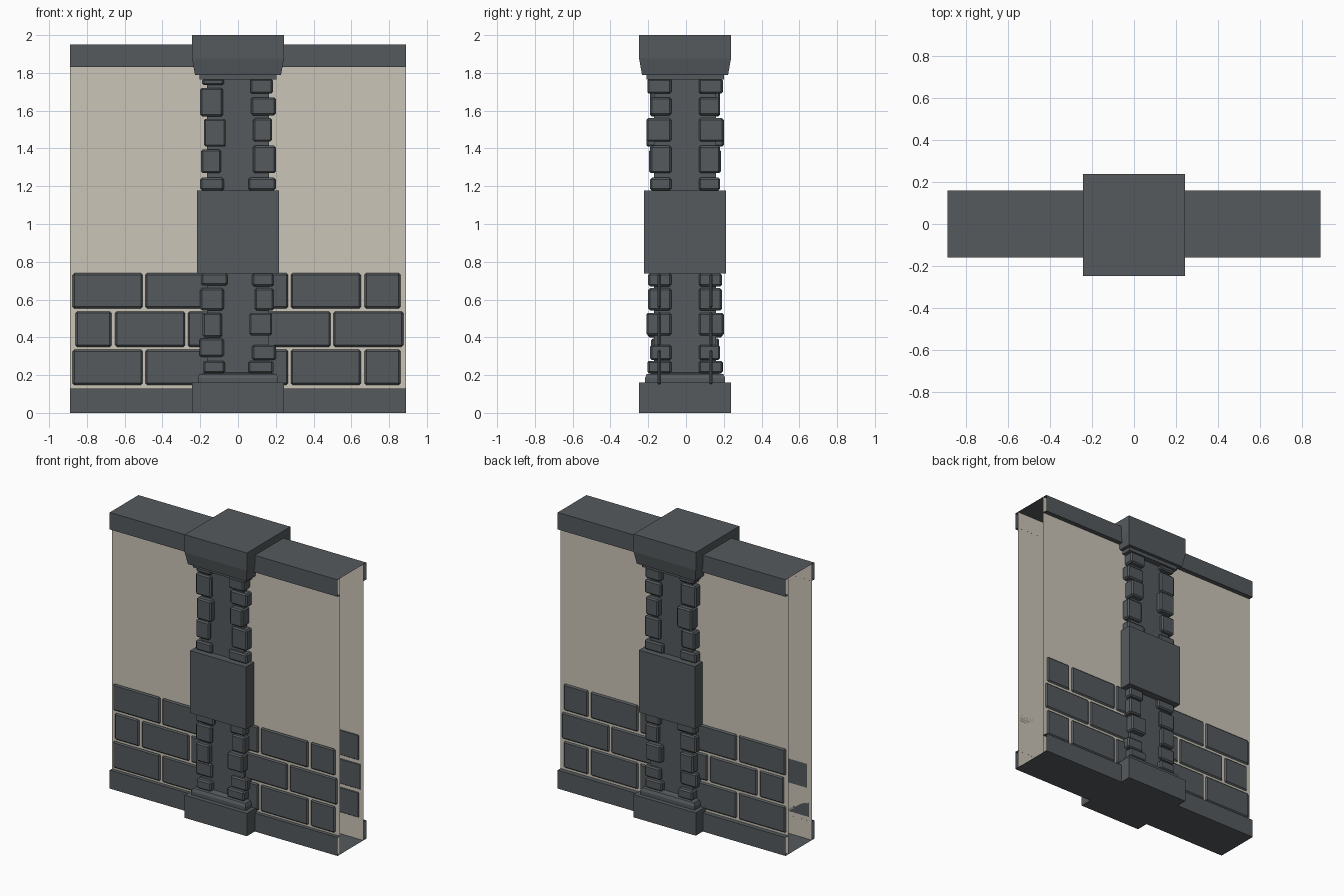
import bpy, bmesh

if "Cube" in bpy.data.objects:
    bpy.data.objects.remove(bpy.data.objects["Cube"])

def material(name, rgb):
    m = bpy.data.materials.new(name)
    m.diffuse_color = (*rgb, 1)
    m.use_nodes = True
    m.node_tree.nodes["Principled BSDF"].inputs["Base Color"].default_value = m.diffuse_color
    return m

STONE = material("dark slate stone", (0.091, 0.102, 0.110))
PLASTER = material("pale plaster", (0.60, 0.56, 0.48))
Y0 = -0.005          # the pillar and wall sit slightly forward

def finish(name, bm, mat, bevel=0):
    me = bpy.data.meshes.new(name)
    bm.to_mesh(me)
    bm.free()
    ob = bpy.data.objects.new(name, me)
    bpy.context.collection.objects.link(ob)
    me.materials.append(mat)
    if bevel:
        mod = ob.modifiers.new("chamfer", 'BEVEL')
        mod.width, mod.segments = bevel, 1
    return ob

def box(bm, x0, x1, y0, y1, z0, z1):
    v = [bm.verts.new((x, y, z)) for z in (z0, z1)
         for x, y in ((x0, y0), (x1, y0), (x1, y1), (x0, y1))]
    for f in ((3, 2, 1, 0), (4, 5, 6, 7), (0, 1, 5, 4), (1, 2, 6, 5), (2, 3, 7, 6), (3, 0, 4, 7)):
        bm.faces.new([v[i] for i in f])

def square_stack(name, levels):
    """Square rings (half width, z) joined into one closed solid."""
    bm = bmesh.new()
    rings = [[bm.verts.new((sx * h, sy * h + Y0, z)) for sx, sy in ((-1, -1), (1, -1), (1, 1), (-1, 1))]
             for h, z in levels]
    for a, b in zip(rings, rings[1:]):
        for i in range(4):
            j = (i + 1) % 4
            bm.faces.new((a[i], a[j], b[j], b[i]))
    bm.faces.new(rings[0][::-1])
    bm.faces.new(rings[-1])
    return finish(name, bm, STONE)

def sheet(name, profile, mat):
    """Open sheet: a (y, z) profile run along the wall's length."""
    bm = bmesh.new()
    cols = [[bm.verts.new((x, y, z)) for x in (-0.89, 0.89)] for y, z in profile]
    for a, b in zip(cols, cols[1:]):
        bm.faces.new((a[0], a[1], b[1], b[0]))
    return finish(name, bm, mat)

# wall skins and the open-ended channels along their bottom and top
sheet("front_wall", [(-0.133, 0.0), (-0.133, 1.95)], PLASTER)
sheet("back_wall", [(0.127, 1.95), (0.127, 0.0)], PLASTER)
sheet("base_trim", [(0.16, 0.13), (0.16, 0), (-0.16, 0), (-0.16, 0.13)], STONE)
sheet("top_trim", [(-0.16, 1.83), (-0.16, 1.95), (0.16, 1.95), (0.16, 1.83)], STONE)
for s, n in ((-1, "front"), (1, "back")):
    for z, part in ((0.13, "base"), (1.83, "top")):
        ys = sorted((s * 0.16, s * 0.13 + Y0 / 2))
        sheet(f"{n}_{part}_trim_lip", [(ys[0], z), (ys[1], z)] if part == "base"
              else [(ys[1], z), (ys[0], z)], STONE)

# brick courses, the same on both faces; half bricks alternate ends
bm = bmesh.new()
for z0, z1, flip in ((0.148, 0.335, 1), (0.35, 0.537, -1), (0.553, 0.74, 1)):
    spans = [(-0.875 + 0.385 * i, -0.505 + 0.385 * i) for i in range(4)] + [(0.67, 0.86)]
    for a, b in spans:
        x0, x1 = (a, b) if flip > 0 else (-b, -a)
        for s in (-1, 1):
            ys = sorted((s * 0.128 + Y0, s * 0.146 + Y0))
            box(bm, x0, x1, *ys, z0, z1)
finish("wall_bricks", bm, STONE, 0.012)

# pillar
square_stack("pillar_foot", [(0.243, 0), (0.243, 0.16)])
square_stack("pillar_foot_moulding", [(0.212, 0.16), (0.212, 0.185), (0.203, 0.205), (0.16, 0.215)])
square_stack("pillar_shaft", [(0.165, 0.16), (0.165, 1.80)])
square_stack("pillar_middle_block", [(0.218, 0.738), (0.218, 1.178)])
square_stack("pillar_cap", [(0.205, 1.765), (0.205, 1.79), (0.228, 1.79), (0.243, 1.875), (0.243, 2.0)])

# corner stones: bottom, top, inner edge, outer edge
LEFT = ((0.21, 0.275, .07, .185), (0.297, 0.395, .075, .205), (0.40, 0.53, .085, .187),
        (0.543, 0.66, .075, .20), (0.675, 0.738, .055, .195), (1.178, 1.245, .075, .20),
        (1.27, 1.395, .09, .195), (1.41, 1.557, .065, .18), (1.57, 1.72, .08, .20),
        (1.735, 1.768, .075, .19))
RIGHT = ((0.21, 0.275, .055, .187), (0.28, 0.36, .075, .20), (0.41, 0.53, .06, .18),
         (0.543, 0.66, .09, .19), (0.67, 0.738, .075, .19), (1.178, 1.245, .055, .20),
         (1.27, 1.415, .08, .20), (1.437, 1.56, .08, .18), (1.575, 1.67, .07, .20),
         (1.69, 1.768, .065, .185))
bm = bmesh.new()
for sx, sy, stones in ((-1, -1, LEFT), (1, -1, RIGHT), (1, 1, RIGHT), (-1, 1, LEFT)):
    for z0, z1, a, b in stones:
        xs = sorted((sx * a, sx * b))
        ys = sorted((sy * 0.073 + Y0, sy * (0.385 - b) + Y0))
        box(bm, *xs, *ys, z0, z1)
finish("corner_stones", bm, STONE, 0.009)
